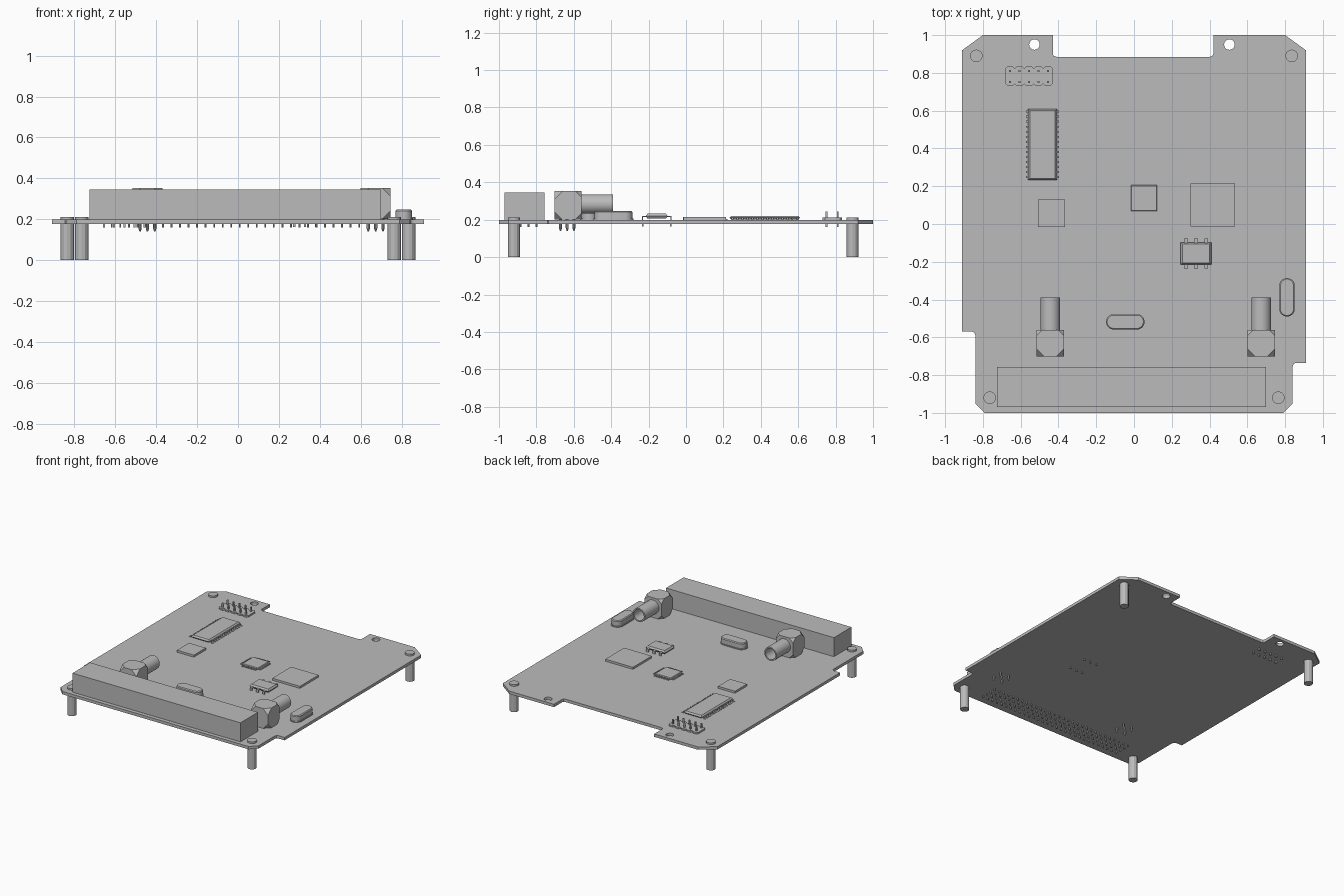
import bpy, bmesh, math
from mathutils import Matrix, Vector

if "Cube" in bpy.data.objects:
    bpy.data.objects.remove(bpy.data.objects["Cube"])

grey = bpy.data.materials.new("neutral grey")
grey.use_nodes = True
COLOUR = (0.5, 0.5, 0.5, 1)
grey.diffuse_color = COLOUR
grey.node_tree.nodes["Principled BSDF"].inputs["Base Color"].default_value = COLOUR

BOTTOM, TOP = 0.177, 0.199   # board faces


def finish(name, bm, smooth=False):
    bmesh.ops.recalc_face_normals(bm, faces=bm.faces)
    mesh = bpy.data.meshes.new(name)
    bm.to_mesh(mesh)
    bm.free()
    mesh.materials.append(grey)
    obj = bpy.data.objects.new(name, mesh)
    bpy.context.collection.objects.link(obj)
    if smooth:
        bpy.ops.object.select_all(action='DESELECT')
        obj.select_set(True)
        bpy.context.view_layer.objects.active = obj
        bpy.ops.object.shade_smooth_by_angle(angle=math.radians(35))
    return obj


def box(bm, x0, x1, y0, y1, z0, z1):
    size = Matrix.Diagonal((x1 - x0, y1 - y0, z1 - z0, 1))
    centre = Matrix.Translation(((x0 + x1) / 2, (y0 + y1) / 2, (z0 + z1) / 2))
    return bmesh.ops.create_cube(bm, size=1, matrix=centre @ size)["verts"]


def tube(bm, x, y, z0, z1, r, sides=12, r_top=None):
    bmesh.ops.create_cone(bm, cap_ends=True, segments=sides, radius1=r,
                          radius2=r if r_top is None else r_top, depth=z1 - z0,
                          matrix=Matrix.Translation((x, y, (z0 + z1) / 2)))


def loft(bm, rings):
    """Skin a list of equal-length rings and cap both ends."""
    loops = [[bm.verts.new(p) for p in ring] for ring in rings]
    n = len(loops[0])
    for a, b in zip(loops, loops[1:]):
        for i in range(n):
            j = (i + 1) % n
            bm.faces.new((a[i], a[j], b[j], b[i]))
    bm.faces.new(loops[0])
    bm.faces.new(loops[-1])


def chip_body(bm, x0, x1, y0, y1, z0, z1, slope):
    """Moulded package: widest at mid height, tapered up and down."""
    def ring(d, z):
        return [(x0 + d, y0 + d, z), (x1 - d, y0 + d, z), (x1 - d, y1 - d, z), (x0 + d, y1 - d, z)]
    loft(bm, [ring(slope, z0), ring(0, (z0 + z1) / 2), ring(slope, z1)])


# circuit board with notches and two mounting holes
outline = [(-0.8, 1), (-0.43, 1), (-0.43, 0.9), (-0.425, 0.89), (-0.41, 0.885),
           (0.4, 0.885), (0.415, 0.89), (0.42, 0.9), (0.42, 1), (0.8, 1),
           (0.91, 0.92), (0.91, -0.735), (0.86, -0.735), (0.845, -0.74), (0.84, -0.755),
           (0.84, -0.95), (0.79, -1), (-0.79, -1), (-0.84, -0.95),
           (-0.84, -0.59), (-0.845, -0.575), (-0.86, -0.568), (-0.91, -0.568), (-0.91, 0.92)]
bm = bmesh.new()


def wire(points):
    vs = [bm.verts.new((x, y, BOTTOM)) for x, y in points]
    for i, v in enumerate(vs):
        bm.edges.new((v, vs[i - 1]))


wire(outline)
for hx in (-0.527, 0.505):
    wire([(hx + 0.028 * math.cos(a * math.tau / 20), 0.95 + 0.028 * math.sin(a * math.tau / 20))
          for a in range(20)])
bmesh.ops.triangle_fill(bm, edges=bm.edges[:], use_beauty=True)
ext = bmesh.ops.extrude_face_region(bm, geom=bm.faces[:])["geom"]
bmesh.ops.translate(bm, vec=(0, 0, TOP - BOTTOM),
                    verts=[g for g in ext if isinstance(g, bmesh.types.BMVert)])
finish("circuit_board", bm)

# standoff legs with screw heads on top
for side, sx in (("right", -1), ("left", 1)):
    for end, x, y in (("front", 0.764, -0.92), ("back", 0.835, 0.89)):
        bm = bmesh.new()
        tube(bm, sx * x, y, 0, BOTTOM, 0.032)
        finish(f"{end}_{side}_standoff", bm)
        bm = bmesh.new()
        tube(bm, sx * x, y, TOP, 0.212, 0.033, 24)
        finish(f"{end}_{side}_screw_head", bm, True)

# long bus connector and its grid of pins
bm = bmesh.new()
box(bm, -0.725, 0.7, -0.97, -0.757, TOP, 0.345)
finish("bus_connector", bm)
bm = bmesh.new()
for row in range(4):
    for col in range(30):
        tube(bm, -0.617 + col * 0.0417, -0.925 + row * 0.0417, 0.16, BOTTOM, 0.005, 6)
finish("bus_connector_pins", bm)

# pin header: five octagonal cells in a row, two pins each
bm = bmesh.new()
PITCH, C = 0.05, 0.012
lower, upper = [], []
for i in range(5):
    x = -0.681 + i * PITCH
    steps = [(x, C), (x + C, 0), (x + PITCH - C, 0), (x + PITCH, C)]
    lower += [(px, 0.73 + d) for px, d in steps[(1 if i else 0):]]
    upper += [(px, 0.835 - d) for px, d in steps[(1 if i else 0):]]
ring = lower + upper[::-1]
loft(bm, [[(x, y, z) for x, y in ring] for z in (TOP, 0.211)])
finish("pin_header_base", bm)
bm = bmesh.new()
for i in range(5):
    for y in (0.751, 0.811):
        x = -0.681 + (i + 0.5) * PITCH
        box(bm, x - 0.005, x + 0.005, y - 0.005, y + 0.005, 0.16, 0.245)
finish("pin_header_pins", bm)

# long chip with leads down both sides
bm = bmesh.new()
chip_body(bm, -0.56, -0.408, 0.233, 0.61, 0.2, 0.221, 0.009)
finish("long_chip", bm)
bm = bmesh.new()
for i in range(14):
    y = 0.248 + i * 0.0267
    for cx, s in ((-0.56, -1), (-0.408, 1)):
        inner, mid, outer = cx - s * 0.005, cx + s * 0.012, cx + s * 0.024
        box(bm, *sorted((inner, mid)), y - 0.005, y + 0.005, 0.207, 0.211)
        box(bm, *sorted((mid - s * 0.004, mid)), y - 0.005, y + 0.005, TOP, 0.211)
        box(bm, *sorted((mid, outer)), y - 0.005, y + 0.005, TOP, 0.203)
finish("long_chip_leads", bm)

# two flat square chips
for name, x0, x1, y0, y1 in (("small_square_chip", -0.507, -0.364, -0.015, 0.13),
                             ("large_square_chip", 0.3, 0.534, -0.013, 0.215)):
    bm = bmesh.new()
    box(bm, x0, x1, y0, y1, TOP, 0.215)
    finish(name, bm)

# thin chip with fine leads on four sides
bm = bmesh.new()
chip_body(bm, -0.016, 0.122, 0.068, 0.206, 0.2, 0.212, 0.004)
finish("quad_chip", bm)
bm = bmesh.new()
for i in range(12):
    t = (i - 5.5) * 0.0105
    for turn in range(4):
        vs = box(bm, 0.065, 0.086, t - 0.0028, t + 0.0028, TOP, 0.204)
        bmesh.ops.rotate(bm, verts=vs, cent=(0, 0, 0), matrix=Matrix.Rotation(turn * math.pi / 2, 3, 'Z'))
        bmesh.ops.translate(bm, verts=vs, vec=(0.053, 0.137, 0))
finish("quad_chip_leads", bm)

# six lead chip, leads pass through the board
bm = bmesh.new()
chip_body(bm, 0.247, 0.41, -0.215, -0.098, 0.206, 0.232, 0.009)
finish("six_lead_chip", bm)
bm = bmesh.new()
for i in range(3):
    x = 0.275 + i * 0.0535
    for cy, s in ((-0.215, -1), (-0.098, 1)):
        box(bm, x - 0.01, x + 0.01, *sorted((cy - s * 0.006, cy + s * 0.021)), 0.215, 0.221)
        box(bm, x - 0.01, x + 0.01, *sorted((cy + s * 0.015, cy + s * 0.021)), TOP, 0.221)
        box(bm, x - 0.005, x + 0.005, *sorted((cy + s * 0.013, cy + s * 0.021)), 0.163, TOP)
finish("six_lead_chip_leads", bm)

# right-angle coaxial sockets: corner-cut block, hollow barrel, pins
for side, cx in (("right", -0.443), ("left", 0.673)):
    centre = Vector((cx, -0.631, 0.277))
    bm = bmesh.new()
    box(bm, cx - 0.073, cx + 0.073, -0.702, -0.56, 0.201, 0.353)
    for sx in (-1, 1):
        for sy in (-1, 1):
            for sz in (-1, 1):
                corner = centre + Vector((sx * 0.073, sy * 0.071, sz * 0.076))
                n = Vector((sx, sy, sz)).normalized()
                depth = 0.024 if sy < 0 else 0.018
                cut = bmesh.ops.bisect_plane(bm, geom=bm.verts[:] + bm.edges[:] + bm.faces[:],
                                             plane_co=corner - n * depth, plane_no=n, clear_outer=True)
                bmesh.ops.holes_fill(bm, edges=[e for e in cut["geom_cut"]
                                                if isinstance(e, bmesh.types.BMEdge)])
    finish(f"{side}_coax_block", bm)
    bm = bmesh.new()
    profile = [(0.052, -0.57), (0.052, -0.39), (0.042, -0.39), (0.042, -0.53)]
    loft(bm, [[(cx + r * math.cos(k * math.tau / 28), y, 0.284 + r * math.sin(k * math.tau / 28))
               for k in range(28)] for r, y in profile])
    finish(f"{side}_coax_barrel", bm, True)
    bm = bmesh.new()
    for dx, dy in ((-1, -1), (-1, 1), (1, -1), (1, 1), (0, 0)):
        tube(bm, cx + dx * 0.036, -0.635 + dy * 0.036, 0.155, 0.205, 0.008, 8)
        tube(bm, cx + dx * 0.036, -0.635 + dy * 0.036, 0.14, 0.155, 0.003, 8, 0.008)
    finish(f"{side}_coax_pins", bm)


# pill-shaped crystal cans on a thin flange
def crystal(name, x, y, along_y):
    def ring(d, z, r=0.046, half=0.061):
        pts = []
        for k in range(24):
            a = (k + 0.5) * math.tau / 24
            px = (r - d) * math.cos(a) + math.copysign(half, math.cos(a))
            py = (r - d) * math.sin(a)
            pts.append((x - py, y + px, z) if along_y else (x + px, y + py, z))
        return pts
    bm = bmesh.new()
    loft(bm, [ring(0, TOP), ring(0, 0.206), ring(0.005, 0.206), ring(0.005, 0.241), ring(0.011, 0.247)])
    finish(name, bm, True)


crystal("front_crystal", -0.046, -0.518, False)
crystal("side_crystal", 0.81, -0.388, True)
